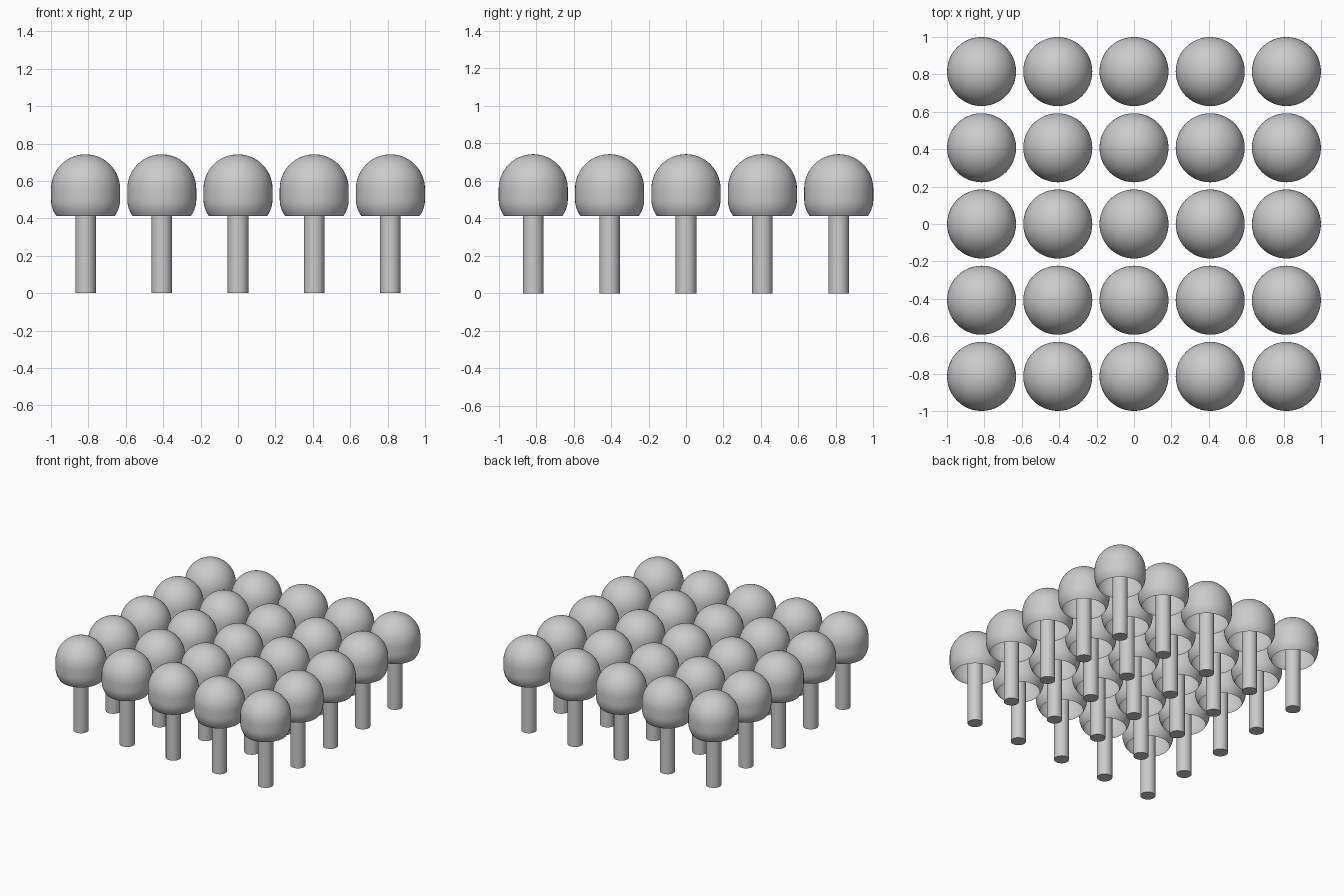
import bpy, bmesh, math

if "Cube" in bpy.data.objects:
    bpy.data.objects.remove(bpy.data.objects["Cube"])

PITCH = 0.4075      # grid spacing
R = 0.1845          # cap radius
STEM_R = 0.055
RIM_Z, LOW_Z, DOME_Z = 0.412, 0.50, 0.558

grey = bpy.data.materials.new("grey")
grey.diffuse_color = (0.6, 0.6, 0.6, 1)
grey.use_nodes = True
grey.node_tree.nodes["Principled BSDF"].inputs["Base Color"].default_value = grey.diffuse_color


def lathe(name, profile, segments):
    """Revolve (radius, z) points about the z axis."""
    bm = bmesh.new()
    verts = [bm.verts.new((r, 0, z)) for r, z in profile]
    edges = [bm.edges.new(p) for p in zip(verts, verts[1:])]
    bmesh.ops.spin(bm, geom=verts + edges, cent=(0, 0, 0), axis=(0, 0, 1),
                   angle=math.tau, steps=segments, use_merge=False)
    bmesh.ops.remove_doubles(bm, verts=bm.verts, dist=1e-4)
    bmesh.ops.recalc_face_normals(bm, faces=bm.faces)
    mesh = bpy.data.meshes.new(name)
    bm.to_mesh(mesh)
    bm.free()
    mesh.materials.append(grey)
    mesh.shade_smooth()
    mesh.set_sharp_from_angle(angle=math.radians(35))
    return mesh


# Cap: open-bottomed shell with a tucked-in rim, short straight wall and dome
tuck = math.acos(0.155 / R)
depth = (LOW_Z - RIM_Z) / math.sin(tuck)
cap_profile = []
for i in range(7):
    a = tuck * (1 - i / 6)
    cap_profile.append((R * math.cos(a), LOW_Z - depth * math.sin(a)))
for i in range(15):
    a = math.pi / 2 * i / 14
    cap_profile.append((R * math.cos(a), DOME_Z + R * math.sin(a)))
cap_mesh = lathe("cap", cap_profile, 48)

# Stem: closed rod running up inside the cap
stem_mesh = lathe("stem", [(0, 0), (STEM_R, 0), (STEM_R, 0.72), (0, 0.72)], 32)

# Five by five grid
for ix in range(-2, 3):
    for iy in range(-2, 3):
        for mesh in (cap_mesh, stem_mesh):
            obj = bpy.data.objects.new(mesh.name, mesh)
            obj.location = (ix * PITCH, iy * PITCH, 0)
            bpy.context.collection.objects.link(obj)
